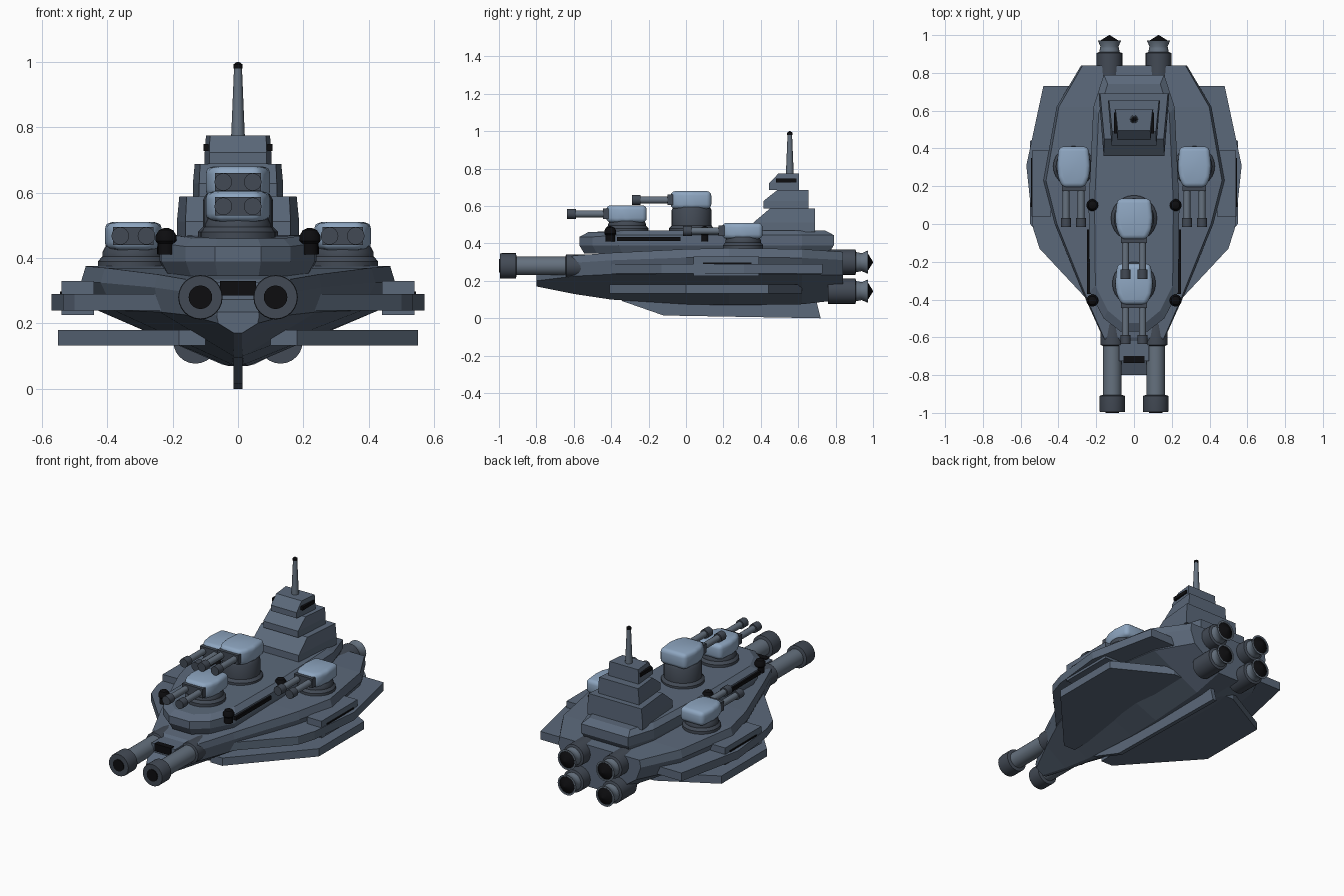
import bpy, bmesh
from math import sin, cos, pi, radians

if "Cube" in bpy.data.objects:
    bpy.data.objects.remove(bpy.data.objects["Cube"])


def material(name, rgb):
    m = bpy.data.materials.new(name)
    m.diffuse_color = (*rgb, 1)
    m.use_nodes = True
    m.node_tree.nodes["Principled BSDF"].inputs["Base Color"].default_value = m.diffuse_color
    return m


HULL = material("hull_slate", (0.105, 0.14, 0.195))
HEAD = material("turret_blue", (0.27, 0.38, 0.53))
STEEL = material("barrel_steel", (0.13, 0.165, 0.21))
DARK = material("dark_steel", (0.055, 0.068, 0.09))
BLACK = material("black", (0.004, 0.004, 0.005))


def loft(name, rings, mat, bevel=0, smooth=None):
    """Skin a list of equally long point rings and cap both ends."""
    bm = bmesh.new()
    vs = [[bm.verts.new(p) for p in r] for r in rings]
    n = len(rings[0])
    for a, b in zip(vs, vs[1:]):
        for i in range(n):
            j = (i + 1) % n
            bm.faces.new((a[i], a[j], b[j], b[i]))
    bm.faces.new(vs[0])
    bm.faces.new(vs[-1])
    bmesh.ops.recalc_face_normals(bm, faces=bm.faces)
    if bevel:
        bmesh.ops.bevel(bm, geom=bm.edges[:], offset=bevel, segments=3,
                        profile=0.5, affect='EDGES', clamp_overlap=True)
    me = bpy.data.meshes.new(name)
    bm.to_mesh(me)
    bm.free()
    me.materials.append(mat)
    ob = bpy.data.objects.new(name, me)
    bpy.context.collection.objects.link(ob)
    if smooth:
        bpy.ops.object.select_all(action='DESELECT')
        ob.select_set(True)
        bpy.context.view_layer.objects.active = ob
        bpy.ops.object.shade_smooth_by_angle(angle=radians(smooth))
    return ob


def spin(name, profile, at, axis, mat, n=24):
    """Round part from (radius, height) pairs along axis y or z."""
    x, y, z = at
    rings = []
    for r, h in profile:
        ring = []
        for i in range(n):
            c, s = r * cos(2 * pi * i / n), r * sin(2 * pi * i / n)
            ring.append((x + c, y + h, z + s) if axis == 'y' else (x + c, y + s, z + h))
        rings.append(ring)
    return loft(name, rings, mat, smooth=35)


def plate(name, outline, z0, z1, mat, bevel=0, smooth=None):
    return loft(name, [[(x, y, z) for x, y in outline] for z in (z0, z1)], mat, bevel, smooth)


def box(name, x, y, z, mat):
    return plate(name, [(x[0], y[0]), (x[1], y[0]), (x[1], y[1]), (x[0], y[1])], *z, mat)


def both(half):
    """Mirror a front-to-back half outline across x = 0."""
    return half + [(-x, y) for x, y in reversed(half)]


# Main hull: y, keel half width, keel z, chine x, chine z, deck x, deck z
stations = [(-0.80, 0.012, 0.17, 0.06, 0.20, 0.065, 0.235),
            (-0.60, 0.012, 0.13, 0.15, 0.225, 0.165, 0.335),
            (-0.40, 0.015, 0.10, 0.24, 0.235, 0.255, 0.35),
            (0.00, 0.02, 0.075, 0.38, 0.24, 0.42, 0.37),
            (0.23, 0.03, 0.07, 0.43, 0.24, 0.48, 0.375),
            (0.62, 0.05, 0.075, 0.37, 0.235, 0.41, 0.37),
            (0.84, 0.07, 0.10, 0.25, 0.23, 0.28, 0.355)]
rings = []
for y, kx, kz, cx, cz, dx, dz in stations:
    half = [(kx, kz), (cx, cz), (dx, cz + (dz - cz) * 0.65), (dx * 0.97, dz)]
    rings.append([(x, y, z) for x, z in both(half)])
loft("main_hull", rings, HULL)

# Raised upper deck
deck = [(0.07, -0.57), (0.16, -0.50), (0.235, -0.36), (0.24, 0.10), (0.215, 0.62), (0.16, 0.79)]


def deck_ring(sx, sy, z, bow_drop=0):
    return [(x * sx, 0.1 + (y - 0.1) * sy, z - (bow_drop if y < -0.4 else 0))
            for x, y in both(deck)]


loft("upper_deck", [deck_ring(0.9, 0.96, 0.345), deck_ring(1, 1, 0.39),
                    deck_ring(1, 1, 0.445, 0.01), deck_ring(0.87, 0.93, 0.47, 0.01)], HULL)

# Keel fin
fin = [(-0.35, 0.095), (-0.12, 0.015), (0.72, 0.0), (0.69, 0.12), (-0.1, 0.12)]
loft("keel_fin", [[(x, y, z) for y, z in fin] for x in (-0.013, 0.013)], HULL)

# Bow slot
box("bow_slot", (-0.055, 0.055), (-0.735, -0.70), (0.285, 0.33), BLACK)
box("bow_block", (-0.08, 0.08), (-0.725, -0.5), (0.22, 0.325), HULL)

# Bridge tiers with raked fronts
for name, w, y0, yt, y1, z0, z1 in [("bridge_lower", 0.187, 0.36, 0.45, 0.69, 0.46, 0.588),
                                    ("bridge_middle", 0.138, 0.415, 0.49, 0.655, 0.588, 0.687),
                                    ("bridge_upper", 0.102, 0.445, 0.495, 0.605, 0.687, 0.775)]:
    zs = z0 + (z1 - z0) * 0.4
    loft(name, [[(w * 0.86, y0, z0), (w, y1, z0), (-w, y1, z0), (-w * 0.86, y0, z0)],
                [(w * 0.86, y0, zs), (w, y1, zs), (-w, y1, zs), (-w * 0.86, y0, zs)],
                [(w * 0.84, yt, z1), (w * 0.96, y1, z1), (-w * 0.96, y1, z1), (-w * 0.84, yt, z1)]],
         HULL)

# Mast
spin("mast", [(0.021, 0.77), (0.012, 0.985)], (0, 0.555, 0), 'z', STEEL, 12)
spin("mast_tip", [(0.005, 0.974), (0.014, 0.98), (0.014, 0.992), (0.003, 1.0)],
     (0, 0.555, 0), 'z', BLACK, 12)


def turret(name, x, y, base_z, head_z, h, base_r, gap):
    """Twin-gun turret: base, rounded head and two barrels."""
    spin(name + "_base", [(base_r, base_z), (base_r, base_z + 0.02), (base_r * 0.88, base_z + 0.035),
                          (base_r * 0.88, head_z - 0.008), (base_r * 0.8, head_z + 0.01)],
         (x, y, 0), 'z', DARK)
    head = both([(0.066, -0.112), (0.092, -0.06), (0.1, 0.0), (0.088, 0.105)])
    k = gap / 0.045
    plate(name + "_head", [(x + a * k, y + b) for a, b in head], head_z, head_z + h, HEAD, 0.024, 40)
    zc = head_z + h * 0.5
    box(name + "_mantlet", (x - 0.07 * k, x + 0.07 * k), (y - 0.13, y - 0.1),
        (zc - 0.028, zc + 0.028), DARK)
    for s in (-1, 1):
        spin(name + "_barrel", [(0.019, -0.29), (0.019, -0.1)], (x + s * gap, y, zc), 'y', STEEL, 16)
        spin(name + "_muzzle", [(0.027, -0.32), (0.027, -0.272)], (x + s * gap, y, zc), 'y', DARK, 16)


turret("rear_turret", 0, 0.03, 0.46, 0.585, 0.095, 0.122, 0.045)
turret("front_turret", 0, -0.315, 0.46, 0.512, 0.092, 0.115, 0.045)

# Mirrored parts
for s, side in ((1, "right"), (-1, "left")):
    def mir(pts):
        return [(s * x, y) for x, y in pts]

    def sbox(name, x, y, z, mat):
        box(side + name, (s * x[0], s * x[1]), y, z, mat)

    turret(side + "_turret", s * 0.32, 0.305, 0.37, 0.425, 0.085, 0.108, 0.04)

    # Side wings
    plate(side + "_upper_wing", mir([(0.10, -0.52), (0.22, -0.43), (0.50, -0.13), (0.535, -0.02),
                                     (0.57, 0.31), (0.48, 0.73), (0.20, 0.73)]), 0.24, 0.29, HULL)
    plate(side + "_lower_wing", mir([(0.10, -0.41), (0.18, -0.41), (0.55, 0.0), (0.55, 0.44),
                                     (0.22, 0.62), (0.10, 0.62)]), 0.132, 0.18, HULL)
    sbox("_wing_pod", (0.44, 0.54), (0.04, 0.39), (0.225, 0.33), HULL)
    sbox("_pod_slot", (0.53, 0.545), (0.09, 0.35), (0.286, 0.298), BLACK)

    # Deck rail, small domes and bridge window
    sbox("_deck_rail", (0.21, 0.248), (-0.37, -0.03), (0.413, 0.435), BLACK)
    sbox("_bridge_window", (0.09, 0.106), (0.48, 0.59), (0.727, 0.748), BLACK)
    for y in (0.10, -0.405):
        spin(side + "_dome", [(0.026, 0.41), (0.026, 0.445), (0.032, 0.452), (0.032, 0.468),
                              (0.022, 0.485), (0.006, 0.492)], (s * 0.22, y, 0), 'z', BLACK, 16)

    # Bow cannons
    c = (s * 0.115, 0, 0.28)
    spin(side + "_cannon_collar", [(0.05, -0.645), (0.062, -0.64), (0.062, -0.5), (0.05, -0.42)],
         c, 'y', DARK)
    spin(side + "_cannon_barrel", [(0.05, -0.92), (0.05, -0.6)], c, 'y', STEEL)
    spin(side + "_cannon_muzzle", [(0.034, -0.96), (0.034, -0.995), (0.066, -0.995), (0.068, -0.985),
                                   (0.068, -0.91), (0.05, -0.905)], c, 'y', DARK)
    spin(side + "_cannon_bore", [(0.036, -1.0), (0.036, -0.95)], c, 'y', BLACK)

    # Engines
    for z in (0.3, 0.145):
        e = (s * 0.13, 0, z)
        spin(side + "_engine", [(0.068, 0.76), (0.068, 0.905), (0.055, 0.91)], e, 'y', DARK)
        spin(side + "_engine_nozzle", [(0.055, 0.905), (0.05, 0.93), (0.048, 0.94), (0.062, 0.972),
                                       (0.052, 0.972), (0.04, 0.955)], e, 'y', STEEL)
        spin(side + "_engine_cone", [(0.046, 0.95), (0.05, 0.97), (0.002, 1.0)], e, 'y', BLACK)
